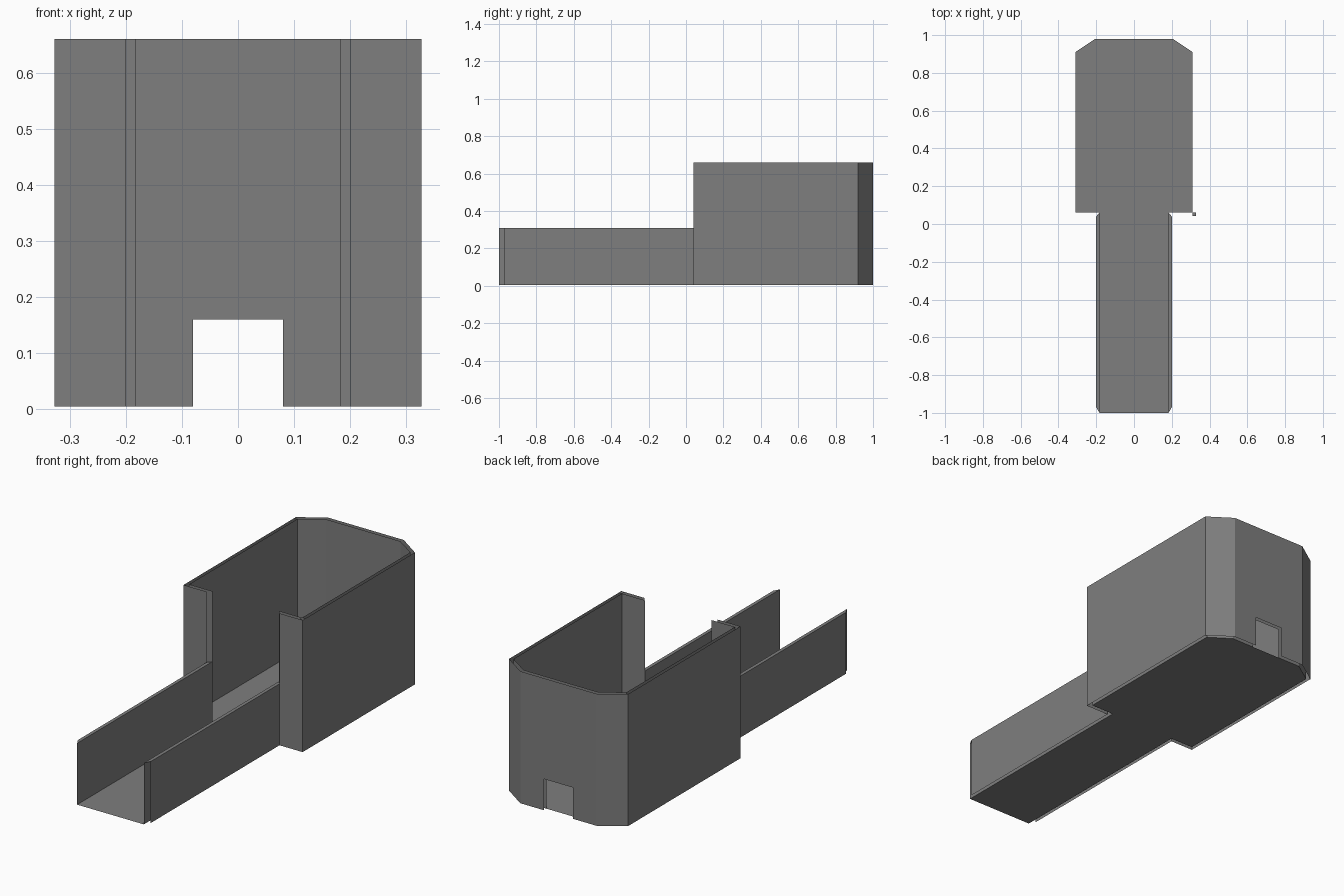
import bpy
from math import radians

if "Cube" in bpy.data.objects:
    bpy.data.objects.remove(bpy.data.objects["Cube"])

BOTTOM, LOW, HIGH, DOOR_TOP = 0.005, 0.31, 0.66, 0.16
DOOR = 0.08

# Right-hand plan outlines: front end -> corridor -> chamber -> back centre
OUTER = [(0.2, -0.97), (0.2, 0.04), (0.327, 0.04), (0.327, 0.92),
         (0.21, 1.0), (DOOR, 1.0), (0, 1.0)]
INNER = [(0.183, -1.0), (0.183, 0.06), (0.31, 0.06), (0.31, 0.91),
         (0.205, 0.98), (DOOR, 0.98), (0, 0.98)]

# Dark grey finish for every part
grey = bpy.data.materials.new("dark_grey")
grey.diffuse_color = (0.21, 0.21, 0.21, 1)
grey.use_nodes = True
grey.node_tree.nodes["Principled BSDF"].inputs["Base Color"].default_value = grey.diffuse_color


def make(name, faces, mirror=True):
    """Object from a list of polygons, mirrored across x = 0, with hard edges."""
    verts, index, polys = [], {}, []
    for face in faces:
        poly = []
        for co in face:
            if co not in index:
                index[co] = len(verts)
                verts.append(co)
            poly.append(index[co])
        polys.append(poly)
    mesh = bpy.data.meshes.new(name)
    mesh.from_pydata(verts, [], polys)
    mesh.update()
    mesh.materials.append(grey)
    obj = bpy.data.objects.new(name, mesh)
    bpy.context.collection.objects.link(obj)
    if mirror:
        obj.modifiers.new("mirror", 'MIRROR').use_clip = True
    split = obj.modifiers.new("hard_edges", 'EDGE_SPLIT')
    split.split_angle = radians(20)
    return obj


def wall(path, flip):
    """Low corridor side, tall chamber sides, lintel over the doorway."""
    last = len(path) - 2
    faces = []
    for i, (a, b) in enumerate(zip(path, path[1:])):
        z0 = DOOR_TOP if i == last else BOTTOM
        z1 = LOW if i == 0 else HIGH
        face = [(*a, z0), (*b, z0), (*b, z1), (*a, z1)]
        faces.append(face[::-1] if flip else face)
    return faces


# Two wall skins with an open gap between them
make("outer_wall", wall(OUTER, False))
make("inner_wall", wall(INNER, True))

# Top rim of the corridor walls
make("corridor_rim", [[(*p, LOW) for p in (INNER[0], OUTER[0], OUTER[1], INNER[1])]])

# Floor: corridor strip and chamber
corridor = [(0, -1.0), INNER[0], INNER[1], (0, 0.06)]
chamber = [(0, 0.06)] + INNER[1:5] + [(0, 0.98)]
make("floor", [[(*p, BOTTOM) for p in part] for part in (corridor, chamber)])

# Small cap on one chamber corner
make("corner_cap", [[(0.31, 0.042, HIGH), (0.327, 0.042, HIGH),
                     (0.327, 0.06, HIGH), (0.31, 0.06, HIGH)]], mirror=False)
